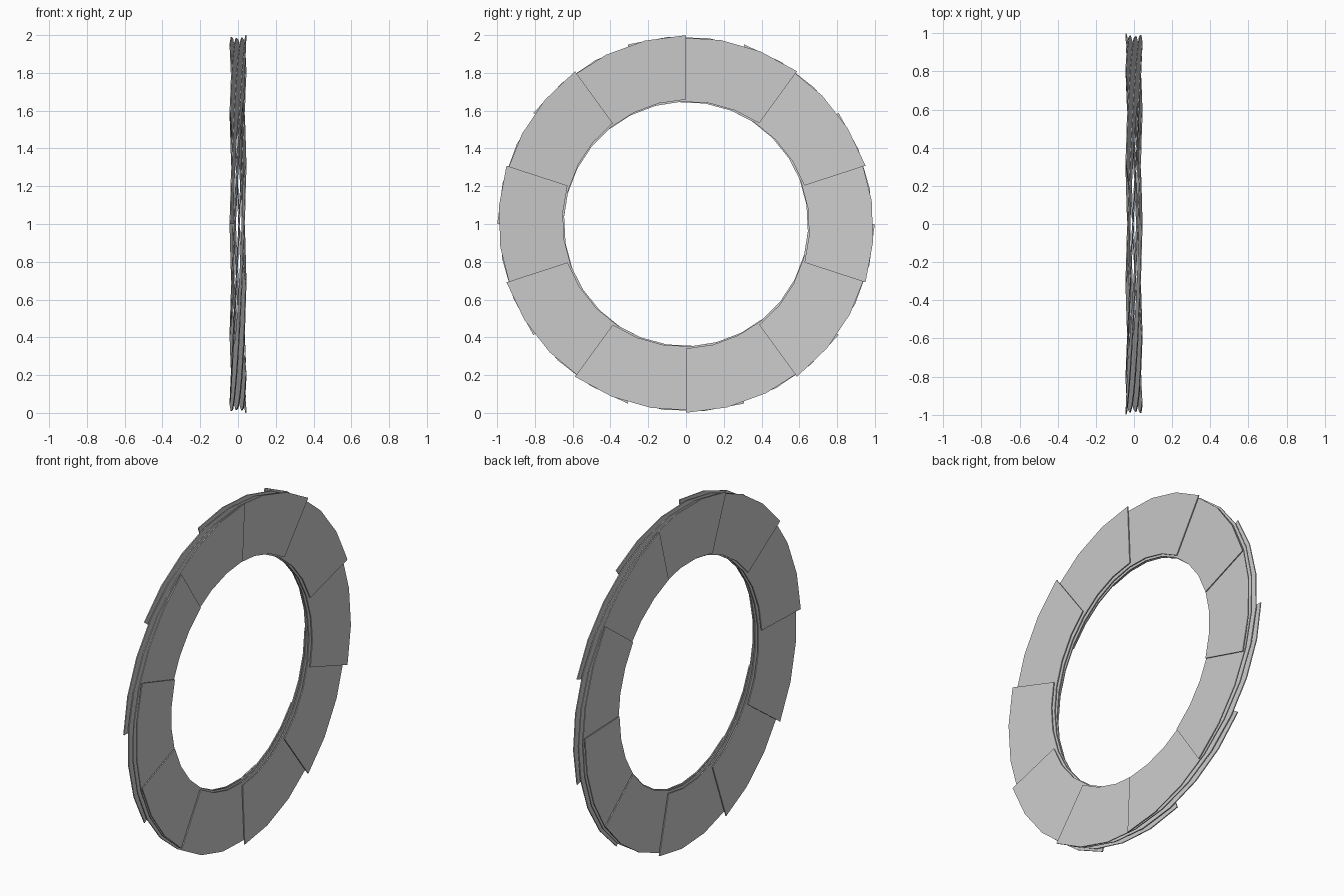
import bpy
import bmesh
from math import sin, cos, radians

if "Cube" in bpy.data.objects:
    bpy.data.objects.remove(bpy.data.objects["Cube"])

BLADES = 10          # overlapping plates around the ring
STEPS = 10           # flat segments along each plate
SPAN = radians(126)  # arc covered by one plate
R_OUT, R_IN = 1.011, 0.671
SHIFT = 0.025        # plate tips flare slightly outward
TILT = 0.042 / sin(SPAN / 2)
THICK = 0.006


def blade_mesh(name, mid):
    """Flat arc plate, tilted about its middle radius so plates overlap."""
    bm = bmesh.new()
    rows = []
    for i in range(STEPS + 1):
        phi = -SPAN / 2 + SPAN * i / STEPS
        a = mid + phi
        row = []
        for base, side in ((R_OUT, 1), (R_IN, 1), (R_IN, -1), (R_OUT, -1)):
            r = base - SHIFT * cos(phi)
            x = -TILT * r * sin(phi) + side * THICK / 2
            row.append(bm.verts.new((x, r * cos(a), 1 + r * sin(a))))
        rows.append(row)
    for p, q in zip(rows, rows[1:]):
        for k in range(4):
            n = (k + 1) % 4
            bm.faces.new((p[k], p[n], q[n], q[k]))
    bm.faces.new(rows[0])
    bm.faces.new(rows[-1][::-1])
    bmesh.ops.recalc_face_normals(bm, faces=bm.faces)
    me = bpy.data.meshes.new(name)
    bm.to_mesh(me)
    bm.free()
    return me


# ring of shingled plates; the +x tips sit at 18, 54, 90 ... degrees
for b in range(BLADES):
    name = f"ring_blade_{b + 1}"
    tip = radians(18 + 36 * b)
    ob = bpy.data.objects.new(name, blade_mesh(name, tip + SPAN / 2))
    bpy.context.collection.objects.link(ob)
